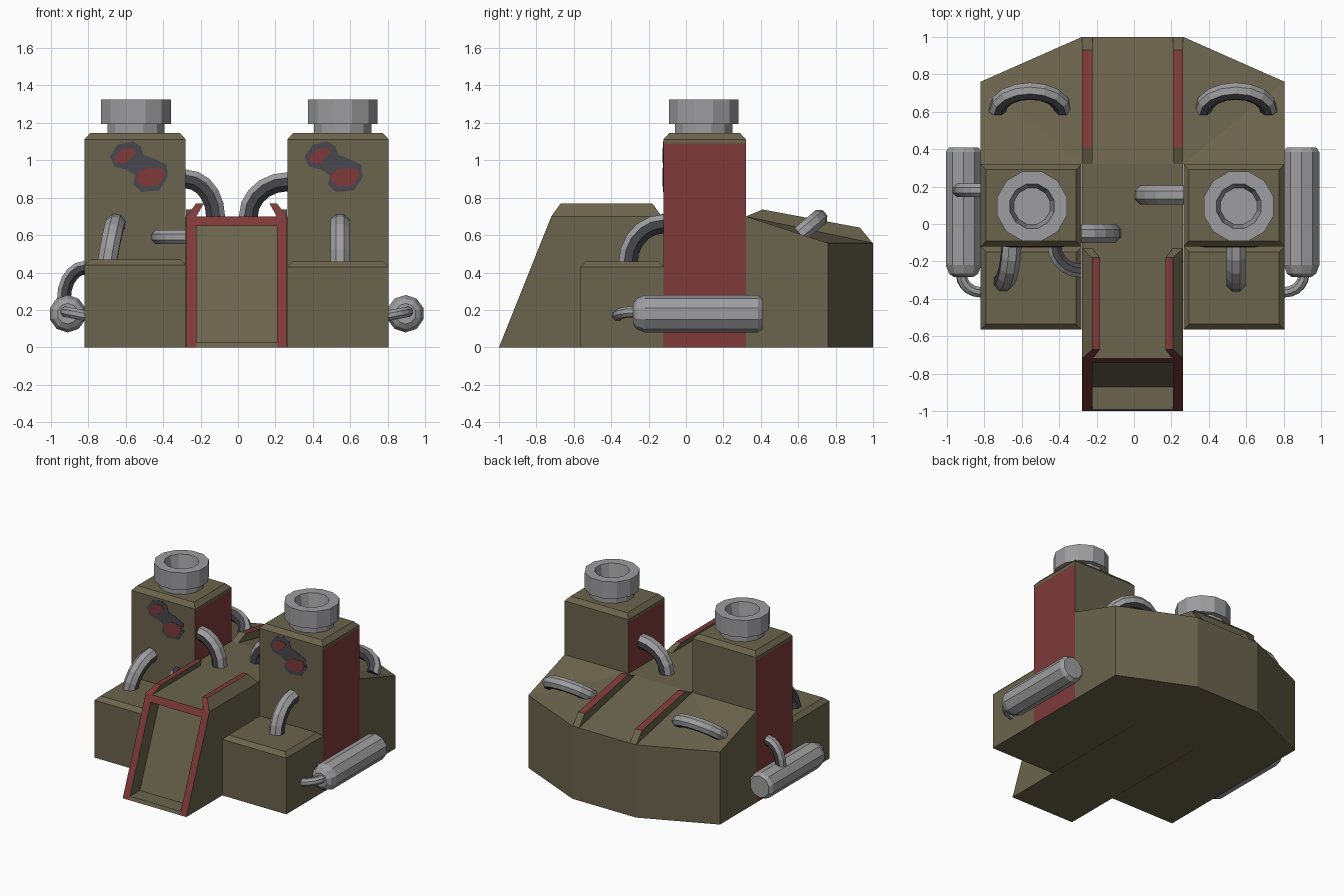
import bpy, bmesh, math
from mathutils import Vector

if "Cube" in bpy.data.objects:
    bpy.data.objects.remove(bpy.data.objects["Cube"])

CX = -0.0075                      # centre line of the hull


def material(name, rgb):
    m = bpy.data.materials.new(name)
    m.diffuse_color = (*rgb, 1)
    m.use_nodes = True
    m.node_tree.nodes["Principled BSDF"].inputs["Base Color"].default_value = m.diffuse_color
    return m


MATS = [material("olive", (0.145, 0.126, 0.075)), material("dark_red", (0.21, 0.042, 0.042)),
        material("light_grey", (0.34, 0.34, 0.35)), material("dark_grey", (0.065, 0.065, 0.075))]
OLIVE, RED, LIGHT, DARK = range(4)


def build(name, verts, faces, rule=None, mat=OLIVE):
    """Mesh from points; rule(face) may choose a colour per face."""
    bm = bmesh.new()
    vs = [bm.verts.new(v) for v in verts]
    for f in faces:
        bm.faces.new([vs[i] for i in f])
    bmesh.ops.recalc_face_normals(bm, faces=bm.faces)
    bm.normal_update()
    for i, f in enumerate(bm.faces):
        f.material_index = mat if rule is None else rule(i, f.normal, f.calc_center_median())
    me = bpy.data.meshes.new(name)
    bm.to_mesh(me)
    bm.free()
    for m in MATS:
        me.materials.append(m)
    ob = bpy.data.objects.new(name, me)
    bpy.context.collection.objects.link(ob)
    return ob


def skin(name, rings, rule=None, mat=OLIVE):
    """Closed surface through equal-length rings of points."""
    n = len(rings[0])
    faces = [(a * n + k, a * n + (k + 1) % n, (a + 1) * n + (k + 1) % n, (a + 1) * n + k)
             for a in range(len(rings) - 1) for k in range(n)]
    last = (len(rings) - 1) * n
    faces += [list(range(n)), list(range(last, last + n))]
    return build(name, [p for r in rings for p in r], faces, rule, mat)


def prism(name, profile, x0, x1, rule=None):
    return skin(name, [[(x, y, z) for y, z in profile] for x in (x0, x1)], rule)


def block(name, x0, x1, y0, y1, zs, inset, rule=None):
    """Box whose last ring is inset, giving a chamfered top."""
    rings = []
    for z in zs:
        d = inset if z == zs[-1] else 0
        rings.append([(x0 + d, y0 + d, z), (x1 - d, y0 + d, z), (x1 - d, y1 - d, z), (x0 + d, y1 - d, z)])
    return skin(name, rings, rule)


def lathe(name, profile, place, sides, mat):
    rings = []
    for r, h in profile:
        rings.append([place(r * math.cos(2 * math.pi * (k + .5) / sides),
                            r * math.sin(2 * math.pi * (k + .5) / sides), h) for k in range(sides)])
    return skin(name, rings, None, mat)


def pipe(name, c, u, v, radius, end=math.pi / 2, steps=5, two_tone=True):
    """Octagonal bent pipe; the outside of the bend is light, the rest dark."""
    c, u, v = Vector(c), Vector(u), Vector(v)
    b = u.cross(v).normalized()
    rings = []
    for i in range(steps + 1):
        t = end * i / steps
        p = c + u * math.cos(t) + v * math.sin(t)
        tan = (v * math.cos(t) - u * math.sin(t)).normalized()
        out = tan.cross(b)
        rings.append([p + radius * (out * math.cos(a) + b * math.sin(a))
                      for a in (math.pi / 4 * (k - .5) for k in range(8))])

    def rule(i, n, ctr):
        return LIGHT if not two_tone or (i < steps * 8 and i % 8 in (0, 1, 7)) else DARK
    return skin(name, rings, rule)


# Central core with recessed front ramp and a red lintel
prism("central_core", [(-1, 0), (-.99, .025), (-.87, .025), (-.62, .65), (-.74, .65),
                       (-.72, .70), (.32, .70), (.32, 0)], CX - .215, CX + .215,
      lambda i, n, c: RED if n.y < -.5 and .66 < c.z < .69 else OLIVE)

for s, side in ((-1, "left"), (1, "right")):
    def X(d):
        return CX + s * d

    # Ramp cheeks with red front edges
    prism(side + "_ramp_cheek", [(-1, 0), (-.72, .70), (.32, .70), (.32, 0)], X(.215), X(.27),
          lambda i, n, c: RED if n.y < -.5 else OLIVE)
    # Raised front deck rail
    skin(side + "_front_rail",
         [[(X(.215), -.72, .70), (X(.27), -.72, .70), (X(.27), -.13, .70), (X(.215), -.13, .70)],
          [(X(.175), -.67, .77), (X(.215), -.67, .77), (X(.215), -.18, .77), (X(.175), -.18, .77)]],
         lambda i, n, c: RED if n.z > .9 or n.y < -.5 else OLIVE)
    # Rear deck rail
    prism(side + "_rear_rail", [(.32, .70), (.41, .737), (.93, .64), (1, .555)], X(.215), X(.27),
          lambda i, n, c: RED if n.z > .9 and .6 < c.y < .7 and c.z > .66 else OLIVE)
    # Tower with red flanks, and lower front block
    lo, hi = sorted((X(.272), X(.8125)))
    block(side + "_tower", lo, hi, -.12, .32, (0, 1.09, 1.112, 1.145), .03,
          lambda i, n, c: RED if abs(n.x) > .9 and c.z < 1.08 else OLIVE)
    top = .47 if s < 0 else .46
    block(side + "_front_block", lo, hi, -.565, -.12, (0, top - .03, top), .03)

    # Hollow chimney
    cx = -.545 if s < 0 else .56
    lathe(side + "_chimney", [(.158, 1.14), (.158, 1.195), (.193, 1.195), (.193, 1.325),
                              (.122, 1.325), (.1, 1.21)],
          lambda a, b, h: (cx + a, .095 + b, h), 12, LIGHT)
    # Side tank and its feed pipe
    tx = X(.903)
    lathe(side + "_tank", [(.055, -.283), (.082, -.265), (.1, -.22), (.1, .385), (.082, .41)],
          lambda a, b, h: (tx + a, h, .18 + b), 10, LIGHT)
    pipe(side + "_tank_feed", (X(.81), -.27, .17), (s * .105, 0, .02), (0, -.095, 0), .03,
         two_tone=False)
    # Arched pipe on the rear slope
    pipe(side + "_rear_pipe", (-.555 if s < 0 else .545, .61, .605), (-.175, 0, 0), (0, .1, .085),
         .048, math.pi, 8)

    # Painted marking on the tower front: dark patch with two red patches
    ox = 0 if s < 0 else 1.04
    patches = [
        ("dark_patch", -.123, DARK, [(-.685, 1.02), (-.64, 1.085), (-.56, 1.1), (-.52, 1.075), (-.505, 1.03),
         (-.45, 1.01), (-.38, .975), (-.375, .91), (-.42, .84), (-.515, .83), (-.56, .87), (-.55, .92),
         (-.595, .95), (-.66, .965)]),
        ("upper_red_patch", -.126, RED, [(-.665, 1.01), (-.62, 1.06), (-.56, 1.065), (-.545, 1.04),
         (-.6, .985), (-.65, .985)]),
        ("lower_red_patch", -.126, RED, [(-.535, .935), (-.48, .96), (-.4, .955), (-.39, .92),
         (-.425, .865), (-.51, .86), (-.545, .895)])]
    for label, y, m, pts in patches:
        skin(side + "_" + label, [[(px + ox, yy, pz) for px, pz in pts] for yy in (-.118, y)], None, m)

# Rear hull: tapered footprint, top sloping down to the back and sides
W, w = .8125, .27
outline = [(-W, .32), (-W, .76), (-w, 1), (w, 1), (W, .76), (W, .32), (w, .32), (-w, .32)]
heights = [.70, .557, .557, .557, .557, .70, .70, .70]
base = [(CX + x, y, 0) for x, y in outline]
roof = [(CX + x, y, z) for (x, y), z in zip(outline, heights)]
walls = [(k, (k + 1) % 8, 8 + (k + 1) % 8, 8 + k) for k in range(8)]
build("rear_hull", base + roof, walls + [list(range(8)), (15, 10, 11, 14), (15, 8, 9), (15, 9, 10),
                                         (14, 13, 12), (14, 12, 11)])

# Bent pipes between the parts: centre of bend, start arm, end arm, radius
for name, c, u, v, r in (
        ("left_deck_pipe", (-.28, -.05, .70), (0, 0, .2), (.16, 0, 0), .055),
        ("right_deck_pipe", (.265, .155, .70), (0, 0, .185), (-.21, 0, 0), .055),
        ("right_block_pipe", (.545, -.12, .45), (0, 0, .21), (0, -.19, 0), .055),
        ("left_block_pipe", (-.69, -.12, .45), (.035, 0, .21), (-.01, -.19, 0), .055),
        ("left_corner_pipe", (-.28, -.12, .59), (-.145, 0, 0), (0, -.13, 0), .04),
        ("left_tank_pipe", (-.82, .18, .26), (0, 0, .165), (-.11, 0, 0), .04)):
    pipe(name, c, u, v, r)
